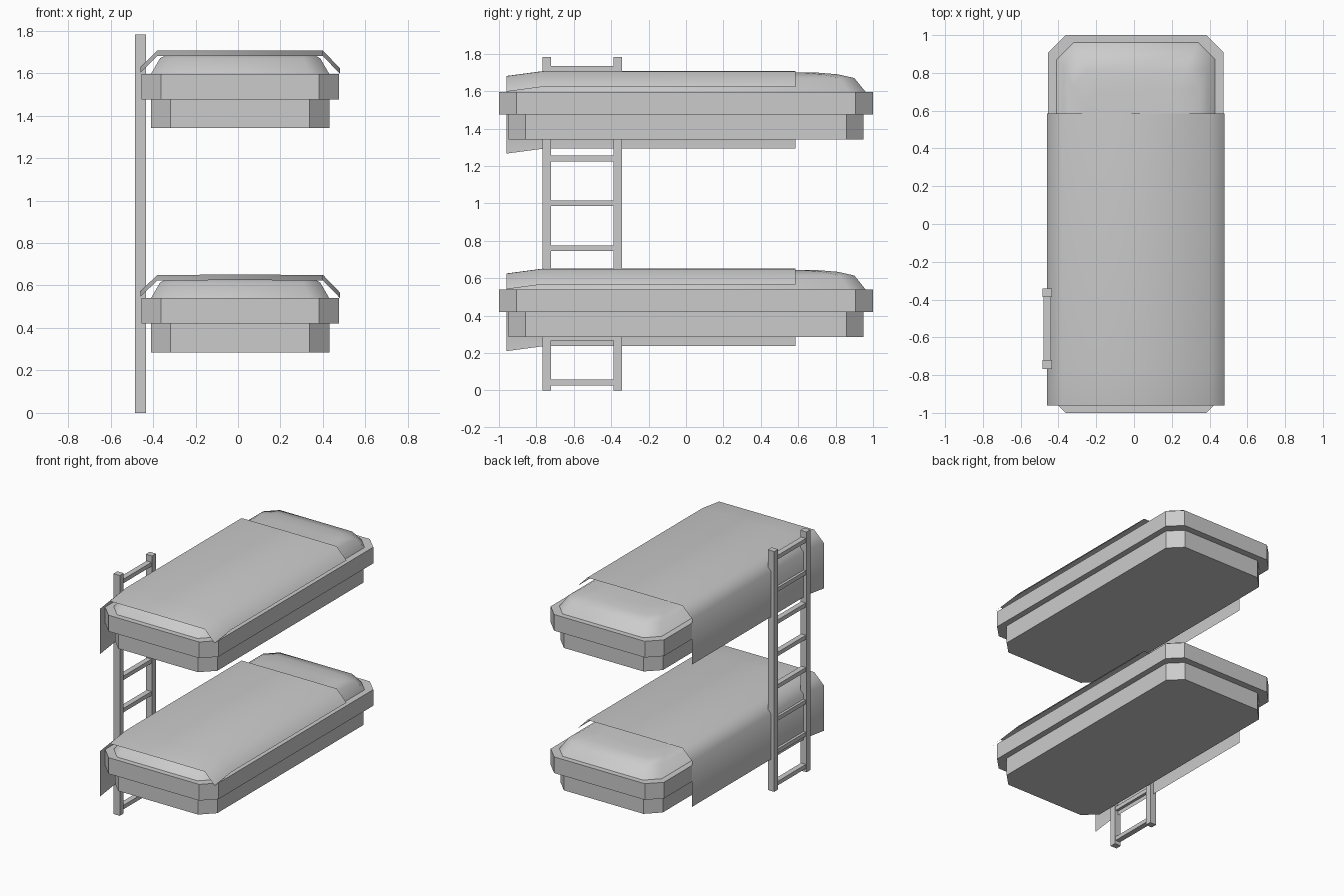
import bpy, bmesh

cube = bpy.data.objects.get("Cube")
if cube:
    bpy.data.objects.remove(cube)

grey = bpy.data.materials.new("plain_grey")
grey.use_nodes = True
colour = (0.6, 0.6, 0.6, 1)
grey.diffuse_color = colour
grey.node_tree.nodes["Principled BSDF"].inputs["Base Color"].default_value = colour

CX = 0.01          # beds sit slightly off centre to make room for the ladder
LEVELS = {"lower": 0.0, "upper": 1.056}


def finish(name, bm, smooth=False):
    bmesh.ops.recalc_face_normals(bm, faces=bm.faces)
    for f in bm.faces:
        f.smooth = smooth
    mesh = bpy.data.meshes.new(name)
    bm.to_mesh(mesh)
    bm.free()
    mesh.materials.append(grey)
    obj = bpy.data.objects.new(name, mesh)
    bpy.context.collection.objects.link(obj)
    return obj


def outline(hx, hy, c):
    """Rectangle with cut corners, counter-clockwise."""
    quarter = [(hx, hy - c), (hx - c, hy)]
    half = quarter + [(-x, y) for x, y in reversed(quarter)]
    return half + [(-x, -y) for x, y in half]


def stack(name, rings, smooth=False):
    """Loft cut-corner outlines given as (half x, half y, corner, z)."""
    bm = bmesh.new()
    loops = [[bm.verts.new((CX + x, y, z)) for x, y in outline(hx, hy, c)]
             for hx, hy, c, z in rings]
    for a, b in zip(loops, loops[1:]):
        n = len(a)
        for i in range(n):
            j = (i + 1) % n
            bm.faces.new((a[i], a[j], b[j], b[i]))
    bm.faces.new(loops[-1])
    base = bm.faces.new(loops[0][::-1])
    obj = finish(name, bm, smooth)
    if smooth:
        # keep the hidden underside from bending the shading
        me = obj.data
        for p in me.polygons:
            if p.normal.z < -0.9:
                p.use_smooth = False
        for e in me.edges:
            if all(me.vertices[v].co.z == rings[0][3] for v in e.vertices):
                e.use_edge_sharp = True
    return obj


def blanket(name, dz):
    """Thin sheet over the mattress, hanging long on the ladder side."""
    profile = [(0.48, 0.567), (0.40, 0.65), (0.01, 0.651), (-0.38, 0.65),
               (-0.46, 0.572), (-0.46, 0.236)]
    bm = bmesh.new()
    rows = []
    for y, drop in ((0.585, 0), (-0.765, 0), (-0.96, 0.026)):
        rows.append([bm.verts.new((x, y, z - drop + dz)) for x, z in profile])
    for a, b in zip(rows, rows[1:]):
        for i in range(len(a) - 1):
            bm.faces.new((a[i], b[i], b[i + 1], a[i + 1]))
    obj = finish(name, bm, True)
    # make the outside of the sheet face up
    if obj.data.polygons[1].normal.z < 0:
        obj.data.flip_normals()


def box(name, x0, x1, y0, y1, z0, z1):
    bm = bmesh.new()
    bmesh.ops.create_cube(bm, size=1)
    for v in bm.verts:
        v.co = (x1 if v.co.x > 0 else x0,
                y1 if v.co.y > 0 else y0,
                z1 if v.co.z > 0 else z0)
    finish(name, bm)


# Beds: base, wider frame, domed mattress and blanket
for level, dz in LEVELS.items():
    stack(level + "_base", [(0.42, 0.95, 0.093, dz + 0.285), (0.42, 0.95, 0.093, dz + 0.42)])
    stack(level + "_frame", [(0.465, 1.0, 0.093, dz + 0.42), (0.465, 1.0, 0.093, dz + 0.54)])
    stack(level + "_mattress", [(0.42, 0.96, 0.09, dz + 0.54),
                                (0.377, 0.90, 0.08, dz + 0.614),
                                (0.34, 0.81, 0.08, dz + 0.634),
                                (0.28, 0.70, 0.08, dz + 0.643)], True)
    blanket(level + "_blanket", dz)

# Ladder
RAILS = {"front": -0.767, "back": -0.387}
for end, y in RAILS.items():
    box(end + "_ladder_rail", -0.485, -0.433, y, y + 0.046, 0, 1.782)
for i in range(8):
    z = 0.042 + 0.2395 * i
    box(f"ladder_rung_{i + 1}", -0.479, -0.439, -0.73, -0.38, z - 0.015, z + 0.015)
